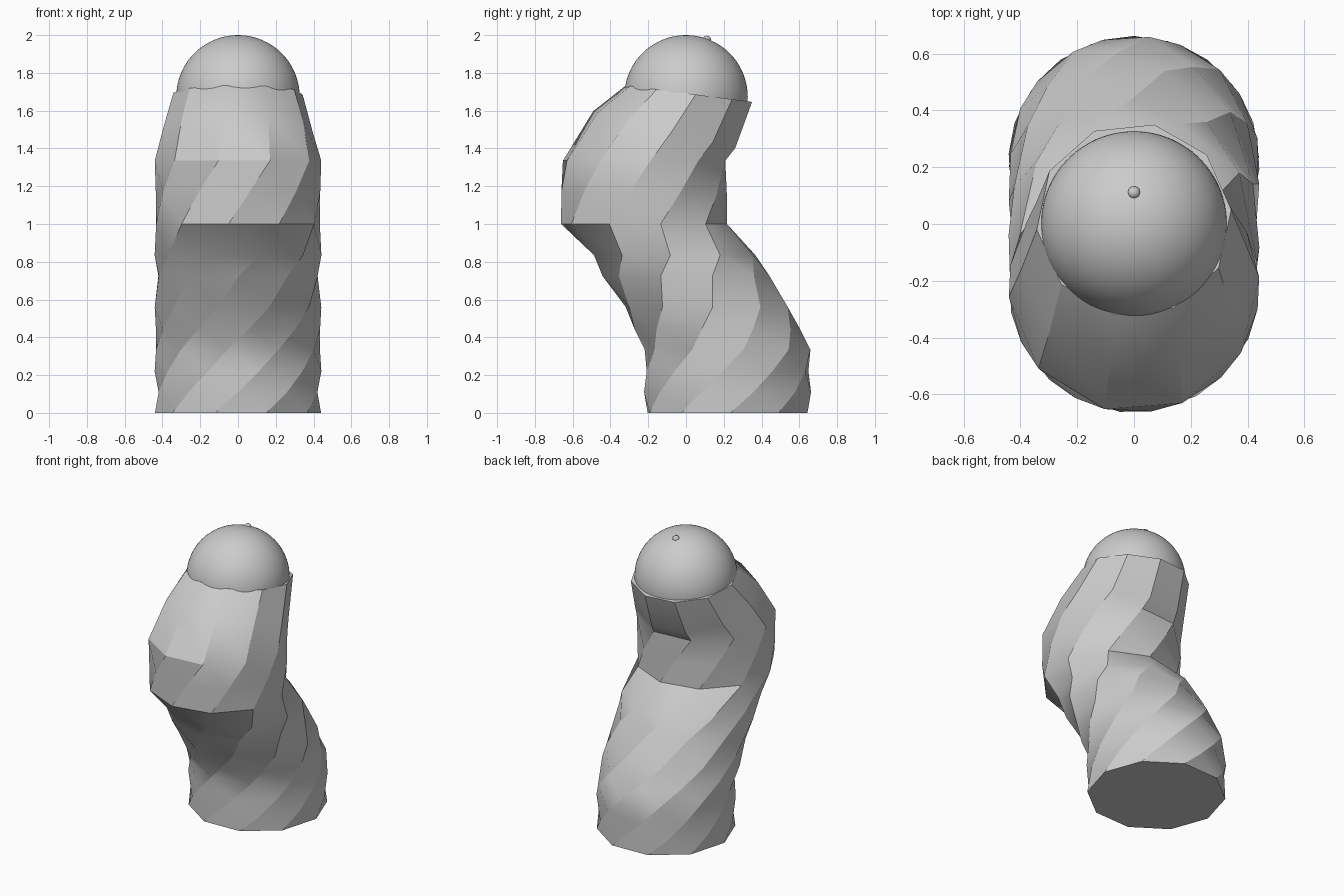
import bpy, bmesh, math

if "Cube" in bpy.data.objects:
    bpy.data.objects.remove(bpy.data.objects["Cube"])

SIDES = 10
STEP = 14.5          # twist per ring, degrees
# Rings: z, centre y, radius, turn in twist steps, tilt of the ring (dz per dy)
RINGS = [
    (0.00, 0.22, 0.44, -1.1, 0),
    (0.11, 0.22, 0.442, 0, 0),
    (0.22, 0.22, 0.442, 1, 0),
    (0.335, 0.22, 0.442, 2, 0),
    (0.445, 0.165, 0.442, 3, 0),
    (0.56, 0.11, 0.442, 4, 0),
    (0.725, 0.00, 0.442, 5, 0),
    (0.835, -0.06, 0.442, 6, 0),
    (1.00, -0.222, 0.442, 7, 0),
    (1.17, -0.222, 0.442, 8, 0),
    (1.335, -0.222, 0.442, 9, 0),
    (1.50, -0.115, 0.397, 9.1, -0.26),
    (1.69, 0.016, 0.344, 9.1, -0.13),
]

# Twisted, bending faceted body
bm = bmesh.new()
rings = []
for z, cy, r, turn, tilt in RINGS:
    c = 1 / math.sqrt(1 + tilt * tilt)
    ring = []
    for i in range(SIDES):
        a = math.radians(-90 + turn * STEP + 360 * i / SIDES)
        dy = r * math.sin(a) * c
        ring.append(bm.verts.new((r * math.cos(a), cy + dy, z + dy * tilt)))
    rings.append(ring)
for lo, hi in zip(rings, rings[1:]):
    for i in range(SIDES):
        k = (i + 1) % SIDES
        bm.faces.new((lo[k], hi[k], hi[i], lo[i]))
bm.faces.new(list(reversed(rings[0])))
bm.faces.new(rings[-1])
mesh = bpy.data.meshes.new("twisted_body")
bm.to_mesh(mesh)
bm.free()
body = bpy.data.objects.new("twisted_body", mesh)
bpy.context.collection.objects.link(body)
bpy.context.view_layer.objects.active = body
body.select_set(True)
bpy.ops.object.shade_smooth_by_angle(angle=math.radians(30))


def ball(name, loc, radius, seg):
    bpy.ops.mesh.primitive_uv_sphere_add(segments=seg, ring_count=seg // 2,
                                         radius=radius, location=loc)
    bpy.context.object.name = name
    bpy.ops.object.shade_smooth()


# Round top and its small knob
ball("top_ball", (0, 0, 1.673), 0.327, 64)
ball("small_knob", (0, 0.11, 1.974), 0.023, 12)
